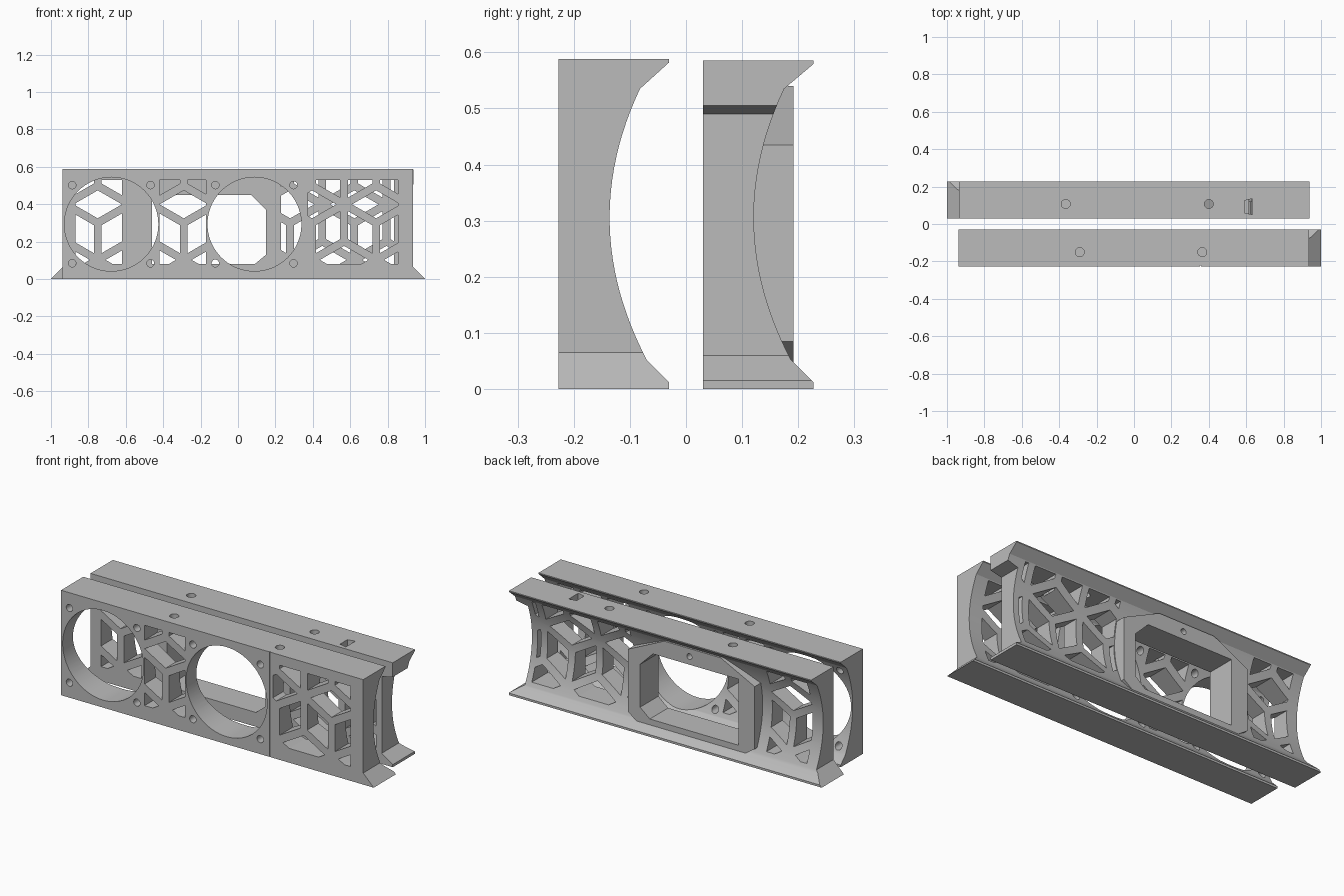
import bpy, bmesh, math
from mathutils import Vector

if "Cube" in bpy.data.objects:
    bpy.data.objects.remove(bpy.data.objects["Cube"])

grey = bpy.data.materials.new("plain grey")
grey.use_nodes = True
grey.diffuse_color = (0.5, 0.5, 0.5, 1)
grey.node_tree.nodes["Principled BSDF"].inputs["Base Color"].default_value = (0.5, 0.5, 0.5, 1)

HEX = 0.198                      # lattice cell radius
STEP = HEX * math.sqrt(3)        # lattice cell spacing
ROW = 0.30                       # height of the middle lattice row


def prism(bm, pts, lo, hi, axis):
    """Closed prism: 2D outline swept from lo to hi along an axis."""
    place = {"x": lambda p, t: (t, p[0], p[1]),
             "y": lambda p, t: (p[0], t, p[1]),
             "z": lambda p, t: (p[0], p[1], t)}[axis]
    a = [bm.verts.new(place(p, lo)) for p in pts]
    b = [bm.verts.new(place(p, hi)) for p in pts]
    faces = [bm.faces.new(a), bm.faces.new(b[::-1])]
    for i in range(len(pts)):
        j = (i + 1) % len(pts)
        faces.append(bm.faces.new((a[j], a[i], b[i], b[j])))
    bmesh.ops.recalc_face_normals(bm, faces=faces)


def disc(cx, cy, r, n=32):
    return [(cx + r * math.cos(math.tau * i / n), cy + r * math.sin(math.tau * i / n))
            for i in range(n)]


def rect(x0, x1, y0, y1):
    return [(x0, y0), (x1, y0), (x1, y1), (x0, y1)]


def make(name, bm):
    mesh = bpy.data.meshes.new(name)
    bm.to_mesh(mesh)
    bm.free()
    ob = bpy.data.objects.new(name, mesh)
    bpy.context.collection.objects.link(ob)
    mesh.materials.append(grey)
    return ob


def cut(ob, cutter_bm):
    """Subtract the cutters, then drop them and shade by angle."""
    cutter = make("cutter", cutter_bm)
    cutter.hide_render = True
    mod = ob.modifiers.new("cut", "BOOLEAN")
    mod.operation, mod.solver, mod.use_self = "DIFFERENCE", "EXACT", True
    mod.object = cutter
    bpy.ops.object.select_all(action="DESELECT")
    bpy.context.view_layer.objects.active = ob
    ob.select_set(True)
    bpy.ops.object.modifier_apply(modifier=mod.name)
    bpy.data.objects.remove(cutter)
    bpy.ops.object.shade_smooth_by_angle(angle=math.radians(20))


def clip(pts, axis, limit, sign):
    """Keep the part of a convex outline on one side of a straight line."""
    out = []
    for i, p in enumerate(pts):
        q = pts[(i + 1) % len(pts)]
        dp, dq = sign * (p[axis] - limit), sign * (q[axis] - limit)
        if dp >= 0:
            out.append(p)
        if dp * dq < 0:
            out.append(p.lerp(q, dp / (dp - dq)))
    return out


def lattice(bm, origin, x0, x1, y0, y1, z0=0.08, z1=0.53):
    """Rhombic openings of a stacked-cube lattice, kept inside a window."""
    for row in (-1, 0, 1):
        for k in range(-7, 8):
            c = Vector((origin + (k + 0.5 * (row % 2)) * STEP, ROW + row * 1.5 * HEX))
            for turn in (90, 210, 330):
                corner = [c + HEX * Vector((math.cos(math.radians(turn + d)),
                                            math.sin(math.radians(turn + d))))
                          for d in (-60, 0, 60)]
                mid = c.lerp(corner[1], 0.5)
                pts = [mid + (p - mid) * 0.755 for p in [c] + corner]
                for axis, limit, sign in ((0, x0, 1), (0, x1, -1), (1, z0, 1), (1, z1, -1)):
                    pts = clip(pts, axis, limit, sign)
                if len(pts) > 2 and max(p.x for p in pts) - min(p.x for p in pts) > 0.01 \
                        and max(p.y for p in pts) - min(p.y for p in pts) > 0.01:
                    prism(bm, pts, y0, y1, "y")


def panel(name, x0, x1, y, height):
    """Long wall: flat front, hollowed back with flared top and bottom lips."""
    depth = 0.197
    prof = [(y, 0), (y + depth, 0), (y + depth, 0.012)]
    for i in range(25):
        t = i / 24
        sag = 0.06 * 4 * t * (1 - t)
        prof.append((y + 0.157 - 0.012 * t - sag, 0.052 + 0.483 * t))
    prof += [(y + depth, height - 0.006), (y + depth, height), (y, height)]
    bm = bmesh.new()
    prism(bm, prof, x0, x1, "x")
    return make(name, bm)


def foot_cut(bm, side, y0, y1):
    """Leaves a small sloping foot at one end of a wall."""
    prism(bm, [(side * a, b) for a, b in
               ((0.935, 0.065), (1.005, -0.005), (1.1, -0.005), (1.1, 0.7), (0.935, 0.7))],
          y0, y1, "y")


# Front wall with two round openings, screw holes and lattice windows
front = panel("front_wall", -0.938, 1.0, -0.227, 0.588)
bm = bmesh.new()
F0, F1 = -0.3, 0.01
foot_cut(bm, 1, F0, F1)
for cx in (-0.677, 0.088):
    prism(bm, disc(cx, 0.293, 0.251, 72), F0, F1, "y")
    for sx in (-1, 1):
        for sz in (-1, 1):
            prism(bm, disc(cx + sx * 0.209, 0.293 + sz * 0.209, 0.02, 20), F0, F1, "y")
for a, b in ((-0.42, -0.17), (0.375, 0.855)):
    lattice(bm, -0.29, a, b, F0, F1)
for x in (-0.29, 0.365):
    prism(bm, disc(x, -0.15, 0.024, 20), 0.50, 0.65, "z")
prism(bm, rect(0.353, 0.357, -0.01, 0.7), F0, -0.221, "y")   # joint line
cut(front, bm)

# Chamfered window shared by the back wall and its frame
B0, B1 = 0.0, 0.3
window = [(-0.46, 0.08), (0.09, 0.08), (0.15, 0.13), (0.15, 0.37), (0.07, 0.45), (-0.46, 0.45)]

# Back wall with lattice on both sides of the window
back = panel("back_wall", -1.0, 0.938, 0.03, 0.585)
bm = bmesh.new()
foot_cut(bm, -1, B0, B1)
prism(bm, window, B0, B1, "y")
for a, b in ((-0.87, -0.62), (0.23, 0.835)):
    lattice(bm, -0.75, a, b, B0, B1)
for x in (-0.365, 0.4):
    prism(bm, disc(x, 0.107, 0.024, 20), 0.47, 0.65, "z")
prism(bm, [(0.59, 0.06), (0.633, 0.05), (0.633, 0.135), (0.59, 0.125)], 0.47, 0.65, "z")
prism(bm, [(0.96, 0.51), (0.87, 0.49), (0.87, 0.06), (0.96, 0.0)], B0, B1, "y")  # end recess
cut(back, bm)

# Raised frame around the window
bm = bmesh.new()
prism(bm, [(-0.5, 0.045), (0.17, 0.045), (0.225, 0.085), (0.225, 0.435),
           (0.0, 0.54), (-0.35, 0.54), (-0.56, 0.435), (-0.56, 0.085)], 0.05, 0.192, "y")
frame = make("window_frame", bm)
bm = bmesh.new()
prism(bm, window, B0, B1, "y")
prism(bm, disc(-0.155, 0.495, 0.016, 20), 0.12, B1, "y")
cut(frame, bm)
